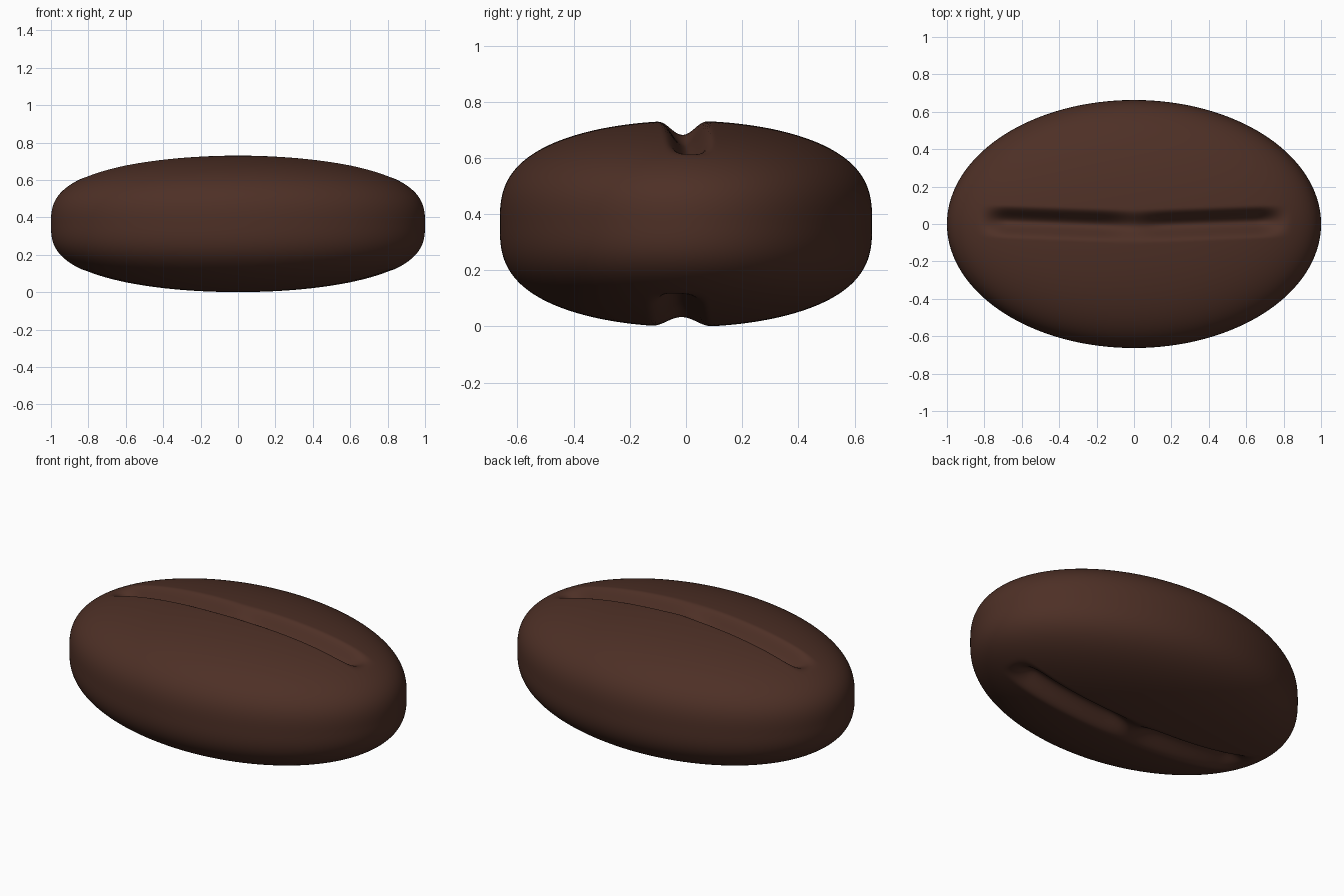
import bpy, bmesh, math

cube = bpy.data.objects.get("Cube")
if cube:
    bpy.data.objects.remove(cube, do_unlink=True)

LENGTH, WIDTH, HEIGHT, MID = 1.0, 0.663, 0.367, 0.365
POWER = 2.9          # fullness of the rounded rim
RINGS, HALF = 120, 80


def bulge(angle):
    """Horizontal reach of the squarish oval at a given angle."""
    return math.copysign(math.sqrt(max(0, 1 - abs(math.cos(angle)) ** POWER)), angle)


def smooth(a, b, v):
    k = min(1, max(0, (v - a) / (b - a)))
    return k * k * (3 - 2 * k)


def groove(x, y, side):
    """Depth of the seam: slightly bent, pinched at the middle, fading at the ends."""
    if side > 0:
        centre, width, depth, pinch = 0.035 * abs(x) - 0.012, 0.09, 0.085, 0.035
    else:
        centre, width, depth, pinch = -0.02 * abs(x) - 0.015, 0.11, 0.075, 0.04
    d = abs(y - centre) / width
    if d >= 1:
        return 0
    depth -= pinch * math.exp(-(x / 0.1) ** 2)
    return depth * 0.5 * (1 + math.cos(math.pi * d)) * (1 - smooth(0.66, 0.84, abs(x)))


# Cross-section steps, packed closely around the seam
steps = [1 - j / HALF for j in range(2 * HALF + 1)]
section = [(q, 1) for q in steps] + [(-q, -1) for q in steps[1:-1]]

# Bean body: rings from end to end, closed at each tip
bm = bmesh.new()
rings = []
for i in range(1, RINGS):
    t = math.pi * (i / RINGS - 0.5)
    x = LENGTH * bulge(t)
    half_y = WIDTH * math.cos(t) ** (POWER / 2)
    half_z = HEIGHT * math.cos(t)
    ring = []
    for q, side in section:
        p = math.copysign(abs(q) ** 1.5, q) * math.pi / 2
        y = half_y * bulge(p)
        z = half_z * math.cos(p)
        if abs(q) < 1:
            z -= min(groove(x, y, side), z * 0.8)
        ring.append(bm.verts.new((x, y, MID + side * z)))
    rings.append(ring)

count = len(section)
for a, b in zip(rings, rings[1:]):
    for j in range(count):
        k = (j + 1) % count
        bm.faces.new((a[j], a[k], b[k], b[j]))
for ring, x in ((rings[0], -LENGTH), (rings[-1], LENGTH)):
    tip = bm.verts.new((x, 0, MID))
    for j in range(count):
        bm.faces.new((ring[j], ring[(j + 1) % count], tip))
bmesh.ops.recalc_face_normals(bm, faces=bm.faces)

mesh = bpy.data.meshes.new("bean_body")
bm.to_mesh(mesh)
bm.free()
bean = bpy.data.objects.new("bean_body", mesh)
bpy.context.collection.objects.link(bean)
mesh.shade_smooth()

# Dark roasted brown
brown = bpy.data.materials.new("roasted_brown")
brown.use_nodes = True
colour = (0.075, 0.029, 0.019, 1)
brown.diffuse_color = colour
shader = brown.node_tree.nodes["Principled BSDF"]
shader.inputs["Base Color"].default_value = colour
shader.inputs["Roughness"].default_value = 0.7
mesh.materials.append(brown)
